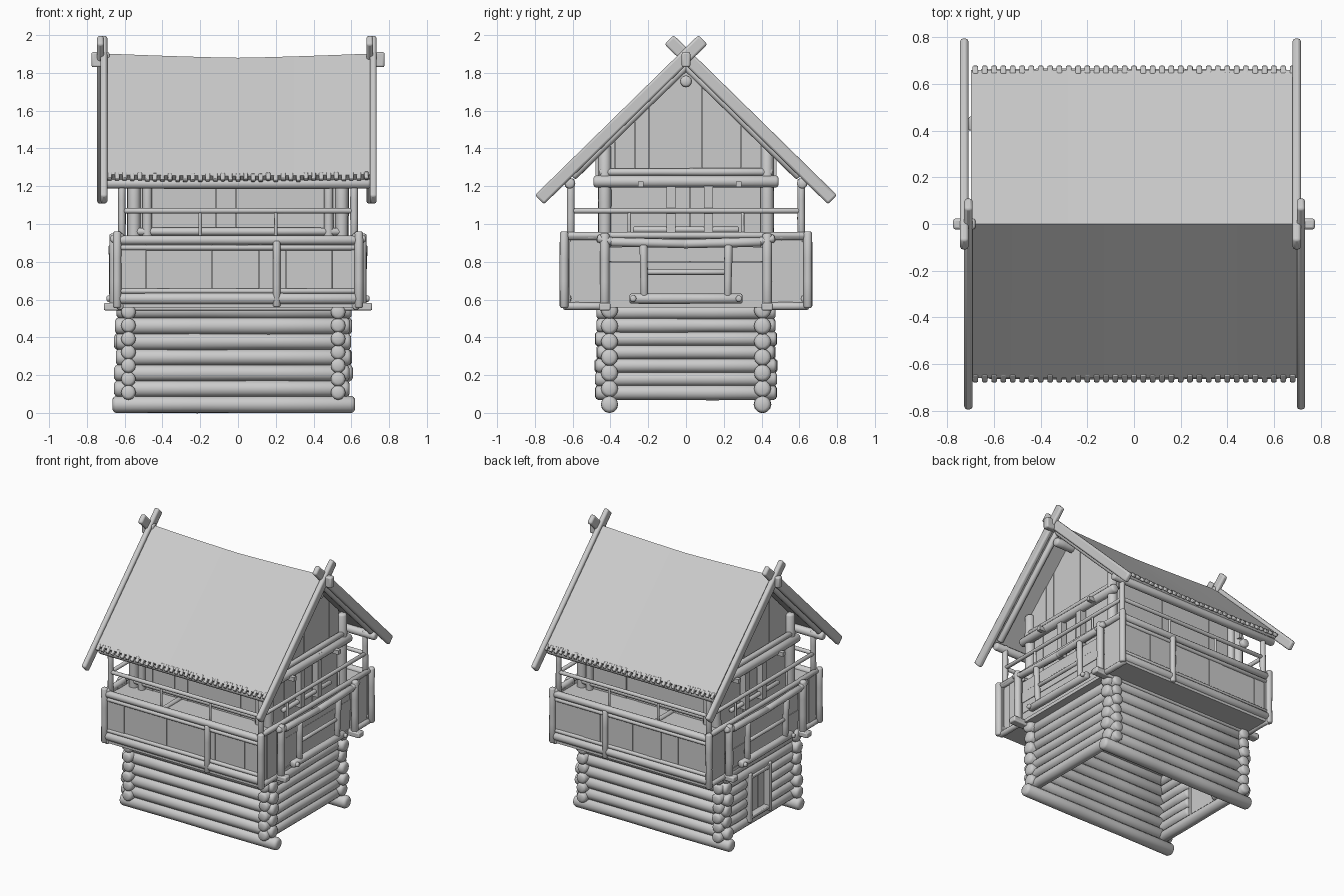
import bpy, bmesh, math, random
from mathutils import Vector, Matrix

if "Cube" in bpy.data.objects:
    bpy.data.objects.remove(bpy.data.objects["Cube"])

random.seed(7)
SIDES = (-1, 1)


def finish(name, bm, bevel=0.0):
    bmesh.ops.recalc_face_normals(bm, faces=bm.faces)
    me = bpy.data.meshes.new(name)
    bm.to_mesh(me)
    bm.free()
    ob = bpy.data.objects.new(name, me)
    bpy.context.collection.objects.link(ob)
    if bevel:
        m = ob.modifiers.new("bevel", 'BEVEL')
        m.width, m.segments = bevel, 2
    bpy.context.view_layer.objects.active = ob
    ob.select_set(True)
    bpy.ops.object.shade_smooth_by_angle(angle=math.radians(40))
    ob.select_set(False)
    return ob


def pole(bm, a, b, r, wob=0.06, n=12):
    """Round timber from a to b with rounded ends and uneven thickness."""
    a, b = Vector(a), Vector(b)
    d = b - a
    L = d.length
    q = d.to_track_quat('Z', 'Y')
    e = min(0.3, r * 0.4 / L)
    rings = []
    for t, k in ((0, .6), (e * .35, .85), (e, 1), (.35, 0), (.65, 0), (1 - e, 1), (1 - e * .35, .85), (1, .6)):
        k = k or 1 + random.uniform(-wob, wob)
        rings.append([bm.verts.new(a + d * t + q @ Vector((r * k * math.cos(i * math.tau / n),
                     r * k * math.sin(i * math.tau / n), 0))) for i in range(n)])
    for p, s in zip(rings, rings[1:]):
        for i in range(n):
            bm.faces.new((p[i], p[(i + 1) % n], s[(i + 1) % n], s[i]))
    bm.faces.new(rings[0])
    bm.faces.new(rings[-1])


def box(bm, c, size, rot_x=0.0):
    m = Matrix.Translation(c) @ Matrix.Rotation(rot_x, 4, 'X') @ Matrix.Diagonal((*size, 1))
    bmesh.ops.create_cube(bm, size=1, matrix=m)


def boards(bm, axis, at, u0, u1, z0, top, th=0.02, w=0.1):
    """Row of upright boards along axis; top(u) gives the height."""
    n = max(1, round((u1 - u0) / w))
    cuts = [u0] + [u0 + (u1 - u0) * (i + random.uniform(-.2, .2)) / n for i in range(1, n)] + [u1]
    for a, b in zip(cuts, cuts[1:]):
        off = at + random.uniform(-.004, .004)
        b -= 0.001
        vs = []
        for t in (off - th / 2, off + th / 2):
            for u, z in ((a, z0), (b, z0), (b, top(b)), (a, top(a))):
                vs.append(bm.verts.new((u, t, z) if axis == 'x' else (t, u, z)))
        for f in ((0, 1, 2, 3), (4, 5, 6, 7), (0, 1, 5, 4), (1, 2, 6, 5), (2, 3, 7, 6), (3, 0, 4, 7)):
            bm.faces.new([vs[i] for i in f])


# Log base, logs along x
bm = bmesh.new()
for s in SIDES:
    for i in range(7):
        j = random.uniform(-.012, .012)
        x0, x1 = (-.665, .62) if i == 0 else (-.645 + j, .60 + j)
        pole(bm, (x0, s * .405, .045 + i * .083), (x1, s * .405, .045 + i * .083), .045)
finish("base_logs_long", bm)

# Log base, logs along y, split around the door on the -x side
bm = bmesh.new()
for x in (-.58, .53):
    for i in range(7):
        z, e = .108 + i * .071, .475 + random.uniform(-.01, .01)
        if x < 0 and .13 < z < .42:
            pole(bm, (x, -e, z), (x, -.10, z), .039)
            pole(bm, (x, .15, z), (x, e, z), .039)
        else:
            pole(bm, (x, -e, z), (x, e, z), .039)
finish("base_logs_cross", bm)

# Door and its frame
bm = bmesh.new()
boards(bm, 'y', -.575, -.08, .13, .13, lambda u: .43, w=.07)
finish("door", bm)
bm = bmesh.new()
for y in (-.09, .14):
    box(bm, (-.60, y, .29), (.07, .03, .36))
for z in (.14, .435):
    box(bm, (-.60, .025, z), (.06, .26, .025))
finish("door_frame", bm, .006)

# Gallery floor, joists sticking out beneath, and shelf behind the parapets
bm = bmesh.new()
box(bm, (0, 0, .57), (1.24, 1.29, .025))
finish("gallery_floor", bm)
bm = bmesh.new()
for s in SIDES:
    box(bm, (0, s * .43, .562), (1.42, .06, .04))
finish("floor_joists", bm, .008)
bm = bmesh.new()
for s in SIDES:
    box(bm, (0, s * .52, .905), (1.22, .21, .02))
finish("gallery_shelf", bm)

# Upper walls: boards, corner posts and beams
bm = bmesh.new()
for s in SIDES:
    boards(bm, 'x', s * .41, -.52, .52, .57, lambda u: 1.42)
    boards(bm, 'y', s * .52, -.41, .41, .57, lambda u: 1.25)
    for a, b in ((-.48, 0), (0, .48)):
        boards(bm, 'y', s * .53, a, b, 1.25, lambda u: 1.84 - .97 * abs(u))
finish("wall_boards", bm)
bm = bmesh.new()
for sx in SIDES:
    for sy in SIDES:
        pole(bm, (sx * .55, sy * .43, .57), (sx * .55, sy * .43, 1.42), .033)
        pole(bm, (sx * .48, sy * .44, .57), (sx * .48, sy * .44, 1.40), .025)
    pole(bm, (sx * .57, -.49, 1.225), (sx * .57, .49, 1.225), .032)
    pole(bm, (sx * .56, -.46, 1.275), (sx * .56, .46, 1.275), .02)
    pole(bm, (-.55, sx * .44, .96), (.55, sx * .44, .96), .02)
    for y in (-.08, .12):
        box(bm, (sx * .565, y, 1.09), (.045, .048, .32))
    for y in (-.24, .28):
        box(bm, (sx * .60, y, 1.21), (.07, .03, .03))
    pole(bm, (sx * .56, -.28, .97), (sx * .56, .28, .97), .016)
finish("wall_frame", bm)

# Front and back gallery parapets, closed at both ends
bm = bmesh.new()
for s in SIDES:
    boards(bm, 'x', s * .625, -.63, .63, .56, lambda u: .92, w=.13)
    for x in SIDES:
        a, b = sorted((s * .44, s * .64))
        boards(bm, 'y', x * .615, a, b, .56, lambda u: .93)
finish("parapet_boards", bm)
bm = bmesh.new()
for s in SIDES:
    for z, r in ((.605, .03), (.645, .014), (.915, .025), (.875, .014)):
        pole(bm, (-.63, s * .635, z), (.63, s * .635, z), r)
    pole(bm, (.205, s * .65, .56), (.205, s * .65, .91), .02)
    pole(bm, (-.18, s * .40, .915), (-.18, s * .655, .915), .018)
    for x in SIDES:
        pole(bm, (x * .64, s * .645, .555), (x * .64, s * .645, .96), .023)
        for z in (.565, .935):
            pole(bm, (x * .625, s * .43, z), (x * .625, s * .65, z), .02)
finish("parapet_frame", bm)

# Side balconies: planks, posts, curved handrail and inner frame
bm = bmesh.new()
for s in SIDES:
    for i in range(4):
        box(bm, (s * .605 + random.uniform(-.003, .003), 0, .60 + i * .08), (.02, .86, .079))
finish("side_planks", bm)
bm = bmesh.new()
for s in SIDES:
    x = s * .655
    for y in SIDES:
        pole(bm, (x, y * .43, .56), (x, y * .43, .95), .026)
        pole(bm, (x, y * .22, .60), (x + s * .01, y * .225, .89), .021)
        pole(bm, (x, y * .28, .605), (x + s * .04, y * .28, .605), .017)
        pole(bm, (x, y * -.02, .895), (x, y * .40, .905), .024)
        pole(bm, (x, y * .38, .905), (x, y * .47, .925), .022)
    pole(bm, (x, -.21, .745), (x, .21, .745), .014)
    pole(bm, (x, -.30, .605), (x, .30, .605), .027)
    pole(bm, (s * .63, -.64, .94), (s * .63, .64, .94), .018)
finish("side_balcony_frame", bm)

# Upper handrails, balusters and roof posts
bm = bmesh.new()
for s in SIDES:
    pole(bm, (-.61, s * .61, 1.07), (.61, s * .61, 1.07), .014)
    pole(bm, (s * .615, -.61, 1.07), (s * .615, .61, 1.07), .014)
    for u in (-.2, .2):
        pole(bm, (u, s * .61, .92), (u, s * .61, 1.07), .009)
    for u in (-.3, .3):
        pole(bm, (s * .615, u, .92), (s * .615, u, 1.07), .009)
    for x in SIDES:
        pole(bm, (x * .615, s * .61, .92), (x * .615, s * .61, 1.24), .02)
finish("upper_railings", bm)

# Roof with a slight sag along its length
def sag(x):
    return -.022 * (1 - abs(x / .7) ** 1.3)

SLOPE = math.atan2(.64, .66)
bm = bmesh.new()
profile = ((-.66, 1.25), (0, 1.89), (.66, 1.25), (.635, 1.225), (0, 1.84), (-.635, 1.225))
rings = []
for i in range(11):
    x = -.70 + .14 * i
    rings.append([bm.verts.new((x, y, z + .012 + sag(x) * (1 - abs(y)))) for y, z in profile])
for p, q in zip(rings, rings[1:]):
    for k in range(6):
        bm.faces.new((p[k], p[(k + 1) % 6], q[(k + 1) % 6], q[k]))
for r in (rings[0], rings[-1]):
    bm.faces.new((r[0], r[1], r[4], r[5]))
    bm.faces.new((r[1], r[2], r[3], r[4]))
finish("roof", bm)

# Toothed lower edge of the roof covering
bm = bmesh.new()
for s in SIDES:
    for i in range(35):
        x = -.68 + .04 * i
        box(bm, (x, s * .657, 1.253 + sag(x) * .35 + random.uniform(-.004, .004)), (.024, .045, .022), -s * SLOPE)
finish("eave_teeth", bm, .005)

# Eave beams, end rafters and lower ridge pole
bm = bmesh.new()
for s in SIDES:
    pole(bm, (-.70, s * .615, 1.215), (.70, s * .615, 1.215), .028)
    for x in SIDES:
        pole(bm, (x * .67, 0, 1.835), (x * .67, s * .60, 1.25), .022)
    pole(bm, (s * .50, 0, 1.755), (s * .69, 0, 1.755), .031)
finish("roof_beams", bm)

# Ridge beam ends
bm = bmesh.new()
for s in SIDES:
    box(bm, (s * .728, 0, 1.87), (.096, .046, .08))
finish("ridge_beam_ends", bm, .01)

# Crossed gable timbers
bm = bmesh.new()
for x in SIDES:
    for s in SIDES:
        a, b = Vector((0, -s * .09, 1.976)), Vector((0, s * .776, 1.128))
        c = (a + b) / 2
        box(bm, (x * .713 - .006 - s * .009, c.y, c.z), (.036, (b - a).length, .068), -s * math.atan2(.848, .866))
finish("crossed_gable_boards", bm, .012)
